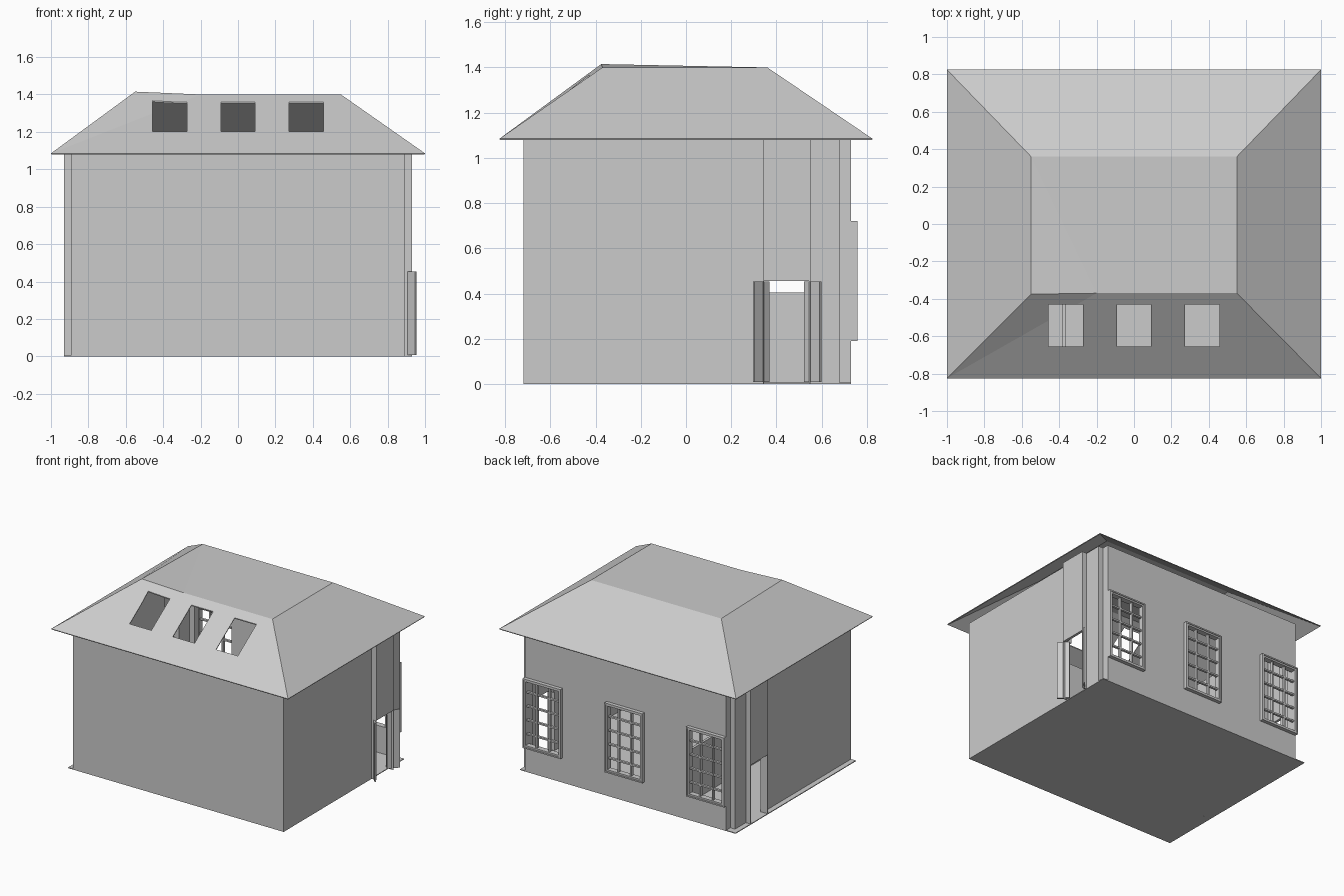
import bpy, bmesh, math
from mathutils import Matrix, Vector

old = bpy.data.objects.get("Cube")
if old:
    bpy.data.objects.remove(old, do_unlink=True)

GREY = (0.6, 0.6, 0.6, 1)
mat = bpy.data.materials.new("plain grey")
mat.use_nodes = True
mat.diffuse_color = GREY
mat.node_tree.nodes["Principled BSDF"].inputs["Base Color"].default_value = GREY


def finish(name, bm):
    mesh = bpy.data.meshes.new(name)
    bm.to_mesh(mesh)
    bm.free()
    mesh.materials.append(mat)
    ob = bpy.data.objects.new(name, mesh)
    bpy.context.collection.objects.link(ob)
    return ob


def add_box(bm, lo, hi):
    lo, hi = Vector(lo), Vector(hi)
    m = Matrix.Translation((lo + hi) / 2) @ Matrix.Diagonal((*(hi - lo), 1))
    bmesh.ops.create_cube(bm, size=1, matrix=m)


def boxes(name, spans):
    bm = bmesh.new()
    for lo, hi in spans:
        add_box(bm, lo, hi)
    return finish(name, bm)


def thicken_and_cut(ob, thickness, spans):
    """Give a sheet thickness, then cut box-shaped openings through it."""
    cutter = boxes("cutter", spans)
    cutter.hide_render = True
    solid = ob.modifiers.new("thickness", 'SOLIDIFY')
    solid.thickness = thickness
    solid.offset = -1
    solid.use_even_offset = True
    cut = ob.modifiers.new("openings", 'BOOLEAN')
    cut.object = cutter
    cut.solver = 'EXACT'
    bpy.context.view_layer.objects.active = ob
    for m in list(ob.modifiers):
        bpy.ops.object.modifier_apply(modifier=m.name)
    bpy.data.objects.remove(cutter, do_unlink=True)


# Walls: footprint with door bays and notched back corners, extruded upward
EAVE = 1.085
half = [(0.89, -0.72), (0.89, 0.34), (0.93, 0.34), (0.93, 0.55),
        (0.89, 0.55), (0.89, 0.68), (0.85, 0.68), (0.85, 0.73)]
footprint = half + [(-x, y) for x, y in reversed(half)]
bm = bmesh.new()
low = [bm.verts.new((x, y, 0)) for x, y in footprint]
high = [bm.verts.new((x, y, EAVE)) for x, y in footprint]
for i in range(len(low)):
    j = (i + 1) % len(low)
    bm.faces.new((low[i], low[j], high[j], high[i]))
walls = finish("walls", bm)
window_x = (-0.69, 0, 0.69)
openings = [((x - 0.14, 0.6, 0.21), (x + 0.14, 0.9, 0.70)) for x in window_x]
openings.append(((-1.2, 0.345, -0.1), (1.2, 0.545, 0.455)))
thicken_and_cut(walls, 0.02, openings)

# Floor and low inner partition
boxes("floor", [((-0.93, -0.72, 0), (0.89, 0.73, 0.006))])
boxes("partition", [((-0.385, -0.70, 0.006), (-0.365, 0.70, 0.405))])

# Hipped roof with a flat top, one corner slightly lifted
bm = bmesh.new()
e = [bm.verts.new((x, y, EAVE)) for x, y in
     ((-1, -0.825), (1, -0.825), (1, 0.825), (-1, 0.825))]
t = [bm.verts.new(p) for p in ((-0.55, -0.375, 1.415), (0.55, -0.37, 1.4),
                               (0.55, 0.36, 1.4), (-0.55, 0.36, 1.4))]
dip = bm.verts.new((-0.2, -0.37, 1.4))
for f in ((e[0], dip, t[0]), (e[0], e[1], t[1], dip), (e[1], e[2], t[2], t[1]),
          (e[2], e[3], t[3], t[2]), (e[3], e[0], t[0], t[3]),
          (t[0], dip, t[3]), (dip, t[1], t[2], t[3])):
    bm.faces.new(f)
roof = finish("roof", bm)
thicken_and_cut(roof, 0.006, [((x - 0.092, -0.655, 1), (x + 0.092, -0.43, 1.6))
                              for x in (-0.365, 0, 0.365)])

# Windows: frame, thin outer rim and glazing bars
for x, side in zip(window_x, ("right", "middle", "left")):
    x0, x1, z0, z1 = x - 0.16, x + 0.16, 0.19, 0.72
    spans = []
    for w, y0, y1 in ((0.022, 0.71, 0.752), (0.01, 0.752, 0.758)):
        spans += [((a, y0, z0), (a + w, y1, z1)) for a in (x0, x1 - w)]
        spans += [((x0 + w, y0, b), (x1 - w, y1, b + w)) for b in (z0, z1 - w)]
    for i in (1, 2):
        c = x0 + 0.32 * i / 3
        spans.append(((c - 0.006, 0.72, z0 + 0.02), (c + 0.006, 0.742, z1 - 0.02)))
    for i in range(1, 5):
        c = z0 + 0.53 * i / 5
        spans.append(((x0 + 0.02, 0.722, c - 0.006), (x1 - 0.02, 0.74, c + 0.006)))
    boxes(side + "_window", spans)

# Double door standing open, each leaf swung outward
for name, start, end in (("front_door_leaf", (0.89, 0.365), (0.95, 0.3)),
                         ("back_door_leaf", (0.89, 0.525), (0.95, 0.595))):
    a, b = Vector(start), Vector(end)
    d = b - a
    leaf = boxes(name, [((0, -0.006, 0.008), (d.length, 0.006, 0.453))])
    leaf.data.transform(Matrix.Translation((*a, 0)) @
                        Matrix.Rotation(math.atan2(d.y, d.x), 4, 'Z'))
